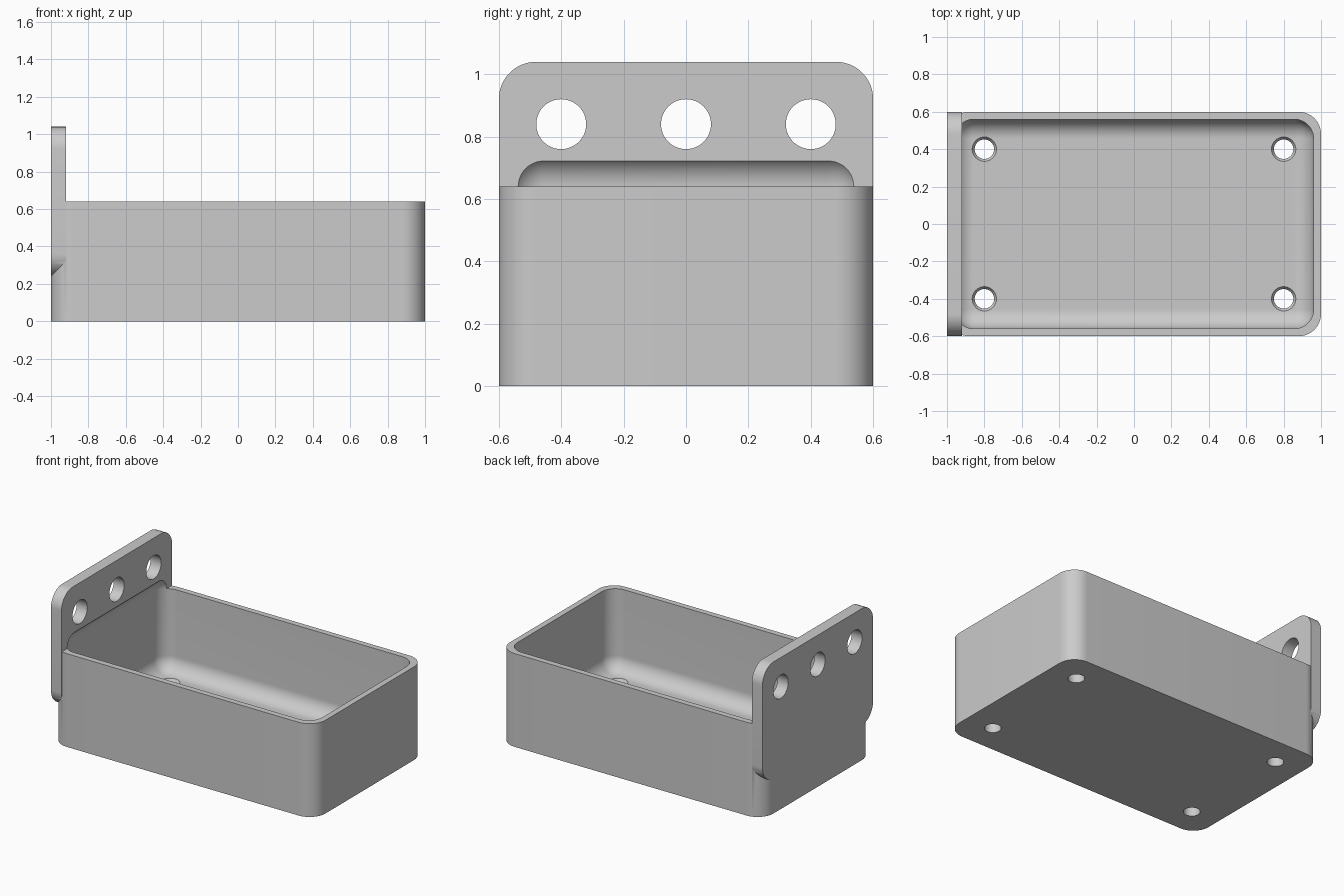
import bpy, bmesh, math
from mathutils import Matrix, Vector

if "Cube" in bpy.data.objects:
    bpy.data.objects.remove(bpy.data.objects["Cube"], do_unlink=True)

grey = bpy.data.materials.new("light_grey")
grey.use_nodes = True
colour = (0.6, 0.6, 0.6, 1)
grey.diffuse_color = colour
grey.node_tree.nodes["Principled BSDF"].inputs["Base Color"].default_value = colour


def finish(name, bm):
    mesh = bpy.data.meshes.new(name)
    bmesh.ops.recalc_face_normals(bm, faces=bm.faces)
    bm.to_mesh(mesh)
    bm.free()
    mesh.materials.append(grey)
    obj = bpy.data.objects.new(name, mesh)
    bpy.context.collection.objects.link(obj)
    return obj


def rounded_box(name, low, high, radius, axis=None, segments=16):
    """Box with rounded edges: all of them, or only those along one axis."""
    low, high = Vector(low), Vector(high)
    bm = bmesh.new()
    bmesh.ops.create_cube(bm, size=1)
    bmesh.ops.scale(bm, vec=high - low, verts=bm.verts)
    bmesh.ops.translate(bm, vec=(low + high) / 2, verts=bm.verts)
    edges = [e for e in bm.edges if axis is None
             or abs((e.verts[0].co - e.verts[1].co).normalized()[axis]) > 0.9]
    bmesh.ops.bevel(bm, geom=edges, offset=radius, offset_type='OFFSET',
                    segments=segments, profile=0.5, affect='EDGES')
    return finish(name, bm)


def cone(name, centre, r_low, r_high, depth, along_x=False):
    bm = bmesh.new()
    turn = Matrix.Rotation(math.pi / 2, 4, 'Y') if along_x else Matrix()
    bmesh.ops.create_cone(bm, cap_ends=True, segments=48, radius1=r_low,
                          radius2=r_high, depth=depth,
                          matrix=Matrix.Translation(centre) @ turn)
    return finish(name, bm)


def combine(target, other, operation):
    """Apply an exact boolean and discard the helper."""
    other.hide_render = True
    mod = target.modifiers.new(operation, 'BOOLEAN')
    mod.operation, mod.solver, mod.object = operation, 'EXACT', other
    bpy.context.view_layer.objects.active = target
    bpy.ops.object.modifier_apply(modifier=mod.name)
    bpy.data.objects.remove(other, do_unlink=True)


FLOOR = 0.08

# Open tray with an upright mounting plate at one end
tray = rounded_box("tray_with_mounting_plate", (-1, -0.6, 0), (1, 0.6, 0.64), 0.12, axis=2)
plate = rounded_box("mounting_plate", (-1, -0.6, 0.24), (-0.92, 0.6, 1.04), 0.12, axis=0)
combine(tray, plate, 'UNION')

# Soft-edged cavity, which also bites into the plate
cavity = rounded_box("cavity_cutter", (-0.96, -0.56, FLOOR), (0.96, 0.56, 0.744), 0.104)
combine(tray, cavity, 'DIFFERENCE')

# Three mounting holes through the plate
for y in (-0.4, 0, 0.4):
    combine(tray, cone("hole_cutter", (-0.96, y, 0.84), 0.08, 0.08, 0.3, True), 'DIFFERENCE')

# Four countersunk holes through the floor
for x in (-0.8, 0.8):
    for y in (-0.4, 0.4):
        combine(tray, cone("drain_cutter", (x, y, 0), 0.052, 0.052, 0.4), 'DIFFERENCE')
        combine(tray, cone("sink_cutter", (x, y, FLOOR), 0.052, 0.078, 0.04), 'DIFFERENCE')

# Smooth rounded corners, crisp rims
bpy.ops.object.select_all(action='DESELECT')
tray.select_set(True)
bpy.context.view_layer.objects.active = tray
bpy.ops.object.shade_smooth_by_angle(angle=math.radians(30))
